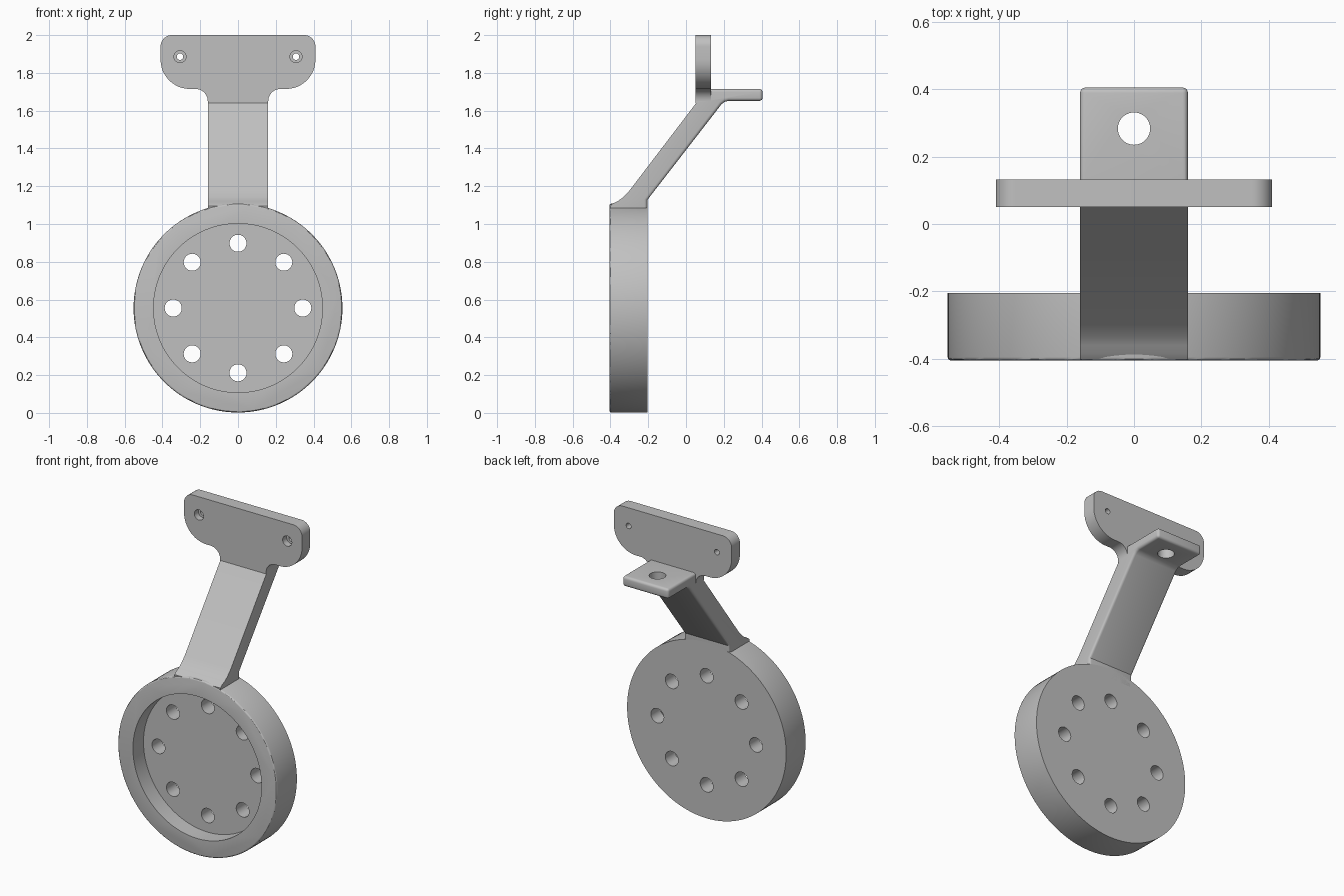
import bpy, bmesh
from math import radians, cos, sin, tau
from mathutils import Matrix, Vector

cube = bpy.data.objects.get("Cube")
if cube:
    bpy.data.objects.remove(cube, do_unlink=True)

grey = bpy.data.materials.new("plain grey")
grey.use_nodes = True
colour = (0.53, 0.53, 0.53, 1)
grey.diffuse_color = colour
grey.node_tree.nodes["Principled BSDF"].inputs["Base Color"].default_value = colour

FRONT, BACK = -0.405, -0.205     # depth range of the round dish
HUB = 0.555                      # height of the dish centre
HALF = 0.16                      # half width of the arm


def make_object(name, bm):
    bmesh.ops.recalc_face_normals(bm, faces=bm.faces)
    mesh = bpy.data.meshes.new(name)
    bm.to_mesh(mesh)
    bm.free()
    mesh.materials.append(grey)
    obj = bpy.data.objects.new(name, mesh)
    bpy.context.collection.objects.link(obj)
    return obj


def activate(obj):
    bpy.ops.object.select_all(action='DESELECT')
    obj.select_set(True)
    bpy.context.view_layer.objects.active = obj


def cylinder(centre, radius, length, axis, segments):
    bm = bmesh.new()
    turn = Matrix.Rotation(radians(90), 4, 'X') if axis == 'Y' else Matrix()
    bmesh.ops.create_cone(bm, cap_ends=True, segments=segments, radius1=radius,
                          radius2=radius, depth=length,
                          matrix=Matrix.Translation(centre) @ turn)
    return bm


def drill(target, centre, radius, length, axis='Y', segments=40):
    cutter = make_object("cutter", cylinder(centre, radius, length, axis, segments))
    cutter.hide_render = True
    mod = target.modifiers.new("drill", 'BOOLEAN')
    mod.operation, mod.solver, mod.object = 'DIFFERENCE', 'EXACT', cutter
    activate(target)
    bpy.ops.object.modifier_apply(modifier=mod.name)
    bpy.data.objects.remove(cutter, do_unlink=True)


def prism(points, shift):
    bm = bmesh.new()
    face = bm.faces.new([bm.verts.new(p) for p in points])
    side = bmesh.ops.extrude_face_region(bm, geom=[face])["geom"]
    bmesh.ops.translate(bm, vec=shift,
                        verts=[v for v in side if isinstance(v, bmesh.types.BMVert)])
    bmesh.ops.recalc_face_normals(bm, faces=bm.faces)
    return bm


def arc(x, z, r, start, end, steps=12):
    angles = [radians(start + (end - start) * i / steps) for i in range(steps + 1)]
    return [(x + r * cos(a), z + r * sin(a)) for a in angles]


# Round dish with a softened front rim, a recess and a ring of holes
bm = cylinder((0, (FRONT + BACK) / 2, HUB), 0.553, BACK - FRONT, 'Y', 128)
rim = [e for e in bm.edges if all(v.co.y < FRONT + 0.01 for v in e.verts)]
bmesh.ops.bevel(bm, geom=rim, offset=0.01, segments=3, profile=0.5, affect='EDGES')
dish = make_object("round_dish", bm)
drill(dish, (0, FRONT, HUB), 0.447, 0.21, segments=128)
for i in range(8):
    a = tau * i / 8
    drill(dish, (0.343 * cos(a), BACK, HUB + 0.343 * sin(a)), 0.045, 0.4)

# Sloping arm that bends into the rear tab, drawn as a side profile
profile = [(-0.395, 1.03), (-0.402, 1.095), (-0.385, 1.11), (-0.36, 1.122),
           (-0.335, 1.14), (-0.30, 1.176), (0.055, 1.642), (0.055, 1.715),
           (0.13, 1.715), (0.405, 1.715), (0.405, 1.652), (0.225, 1.652),
           (0.205, 1.647), (0.188, 1.634), (BACK, 1.127), (BACK, 1.03)]
bm = prism([(-HALF, y, z) for y, z in profile], Vector((2 * HALF, 0, 0)))


def is_rear(v):
    return v.co.y - BACK - (v.co.z - 1.13) / 1.29 > -0.125


soft = [e for e in bm.edges
        if all(is_rear(v) for v in e.verts) and e.calc_face_angle(0) > 1]
bmesh.ops.bevel(bm, geom=soft, offset=0.016, segments=4, profile=0.5, affect='EDGES')
arm = make_object("arm_and_tab", bm)
drill(arm, (0, 0.283, 1.69), 0.048, 0.3, axis='Z')

# Upright mounting plate with rounded corners and a flared neck
half = [(HALF, 1.64)] + arc(0.225, 1.65, 0.065, 180, 90)
half += arc(0.255, 1.87, 0.155, -90, 0) + arc(0.35, 1.94, 0.06, 0, 90)
outline = half + [(-x, z) for x, z in reversed(half)]
plate = make_object("mounting_plate",
                    prism([(x, 0.05, z) for x, z in outline], Vector((0, 0.082, 0))))
for x in (-0.307, 0.307):
    drill(plate, (x, 0.05, 1.886), 0.032, 0.08)
    drill(plate, (x, 0.09, 1.886), 0.017, 0.3)

for obj in (dish, arm, plate):
    activate(obj)
    bpy.ops.object.shade_smooth_by_angle(angle=radians(30))
